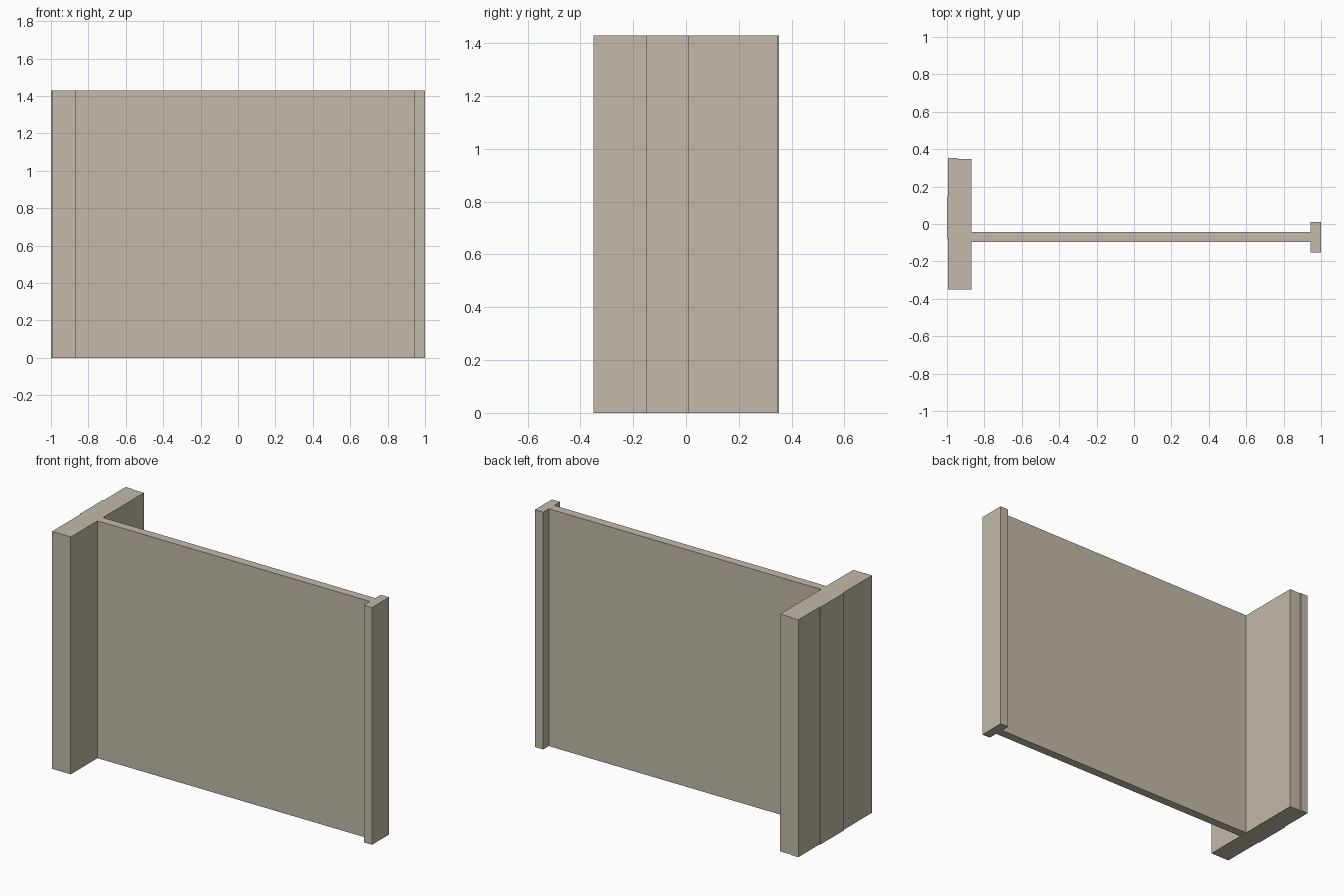
import bpy, bmesh

if "Cube" in bpy.data.objects:
    bpy.data.objects.remove(bpy.data.objects["Cube"])

HEIGHT = 1.43

stone = bpy.data.materials.new("warm_grey")
stone.diffuse_color = (0.54, 0.49, 0.40, 1.0)
stone.use_nodes = True
stone.node_tree.nodes["Principled BSDF"].inputs["Base Color"].default_value = stone.diffuse_color

# Plan outline of the wall, counter-clockwise
outline = [
    # wide end pier, front half
    (-0.995, -0.35), (-0.87, -0.35), (-0.87, -0.095),
    # thin web front face, then narrow end pier
    (0.945, -0.095), (0.945, -0.152), (1.0, -0.152),
    (1.0, 0.01), (0.945, 0.01), (0.945, -0.043),
    # web back face, then wide pier back half with small end step
    (-0.87, -0.043), (-0.87, 0.347), (-0.945, 0.347),
    (-0.945, 0.352), (-0.995, 0.352),
    # shallow raised strip on the outer face
    (-0.995, 0.147), (-1.0, 0.147), (-1.0, -0.078), (-0.995, -0.078),
]

# Extrude the outline upwards
bm = bmesh.new()
base = bm.faces.new([bm.verts.new((x, y, 0)) for x, y in outline])
top = bmesh.ops.extrude_face_region(bm, geom=[base], use_keep_orig=True)
verts = [g for g in top["geom"] if isinstance(g, bmesh.types.BMVert)]
bmesh.ops.translate(bm, verts=verts, vec=(0, 0, HEIGHT))
bmesh.ops.recalc_face_normals(bm, faces=bm.faces)

mesh = bpy.data.meshes.new("wall_with_end_piers")
bm.to_mesh(mesh)
bm.free()
mesh.materials.append(stone)
wall = bpy.data.objects.new("wall_with_end_piers", mesh)
bpy.context.collection.objects.link(wall)
